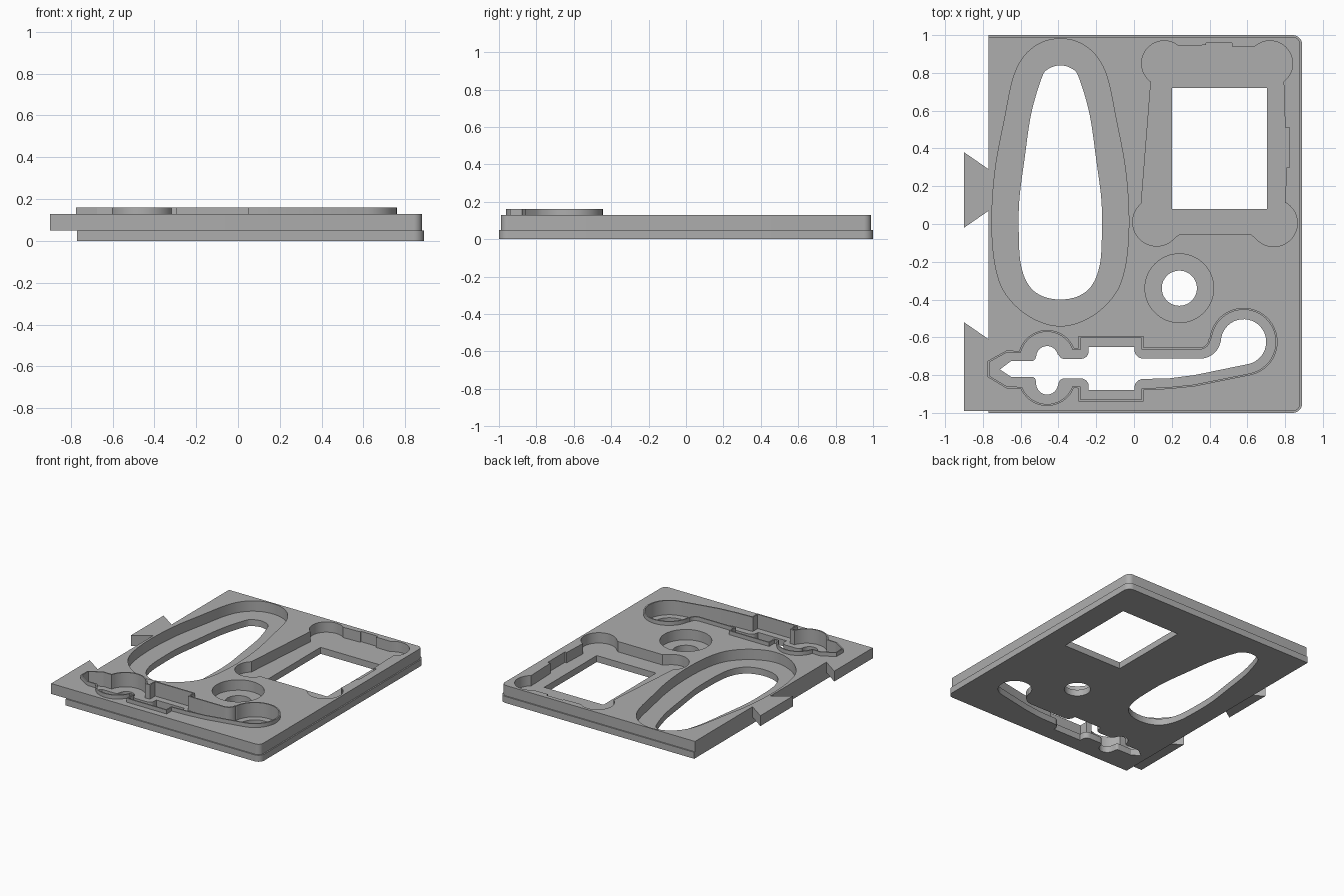
import bpy
import bmesh
from math import sin, cos, radians
from mathutils import Vector

# Outlines are given in hundredths of a unit, heights in units.

if "Cube" in bpy.data.objects:
    bpy.data.objects.remove(bpy.data.objects["Cube"], do_unlink=True)

grey = bpy.data.materials.new("plain grey")
grey.use_nodes = True
tone = (0.42, 0.42, 0.42, 1)
grey.diffuse_color = tone
grey.node_tree.nodes["Principled BSDF"].inputs["Base Color"].default_value = tone


def arc(cx, cy, radius, start, end, steps=20):
    """Points along a circular arc, angles in degrees."""
    angles = [radians(start + (end - start) * i / steps) for i in range(steps + 1)]
    return [(cx + radius * cos(a), cy + radius * sin(a)) for a in angles]


def circle(cx, cy, radius):
    return arc(cx, cy, radius, 0, 360, 64)[:-1]


def egg(cx, half, steps=6):
    """Smooth closed outline from its right half, mirrored about x = cx."""
    full = half + [(-x, y) for x, y in half[-2:0:-1]]
    pts = [Vector((cx + x, y)) for x, y in full]
    n = len(pts)
    smooth = []
    for i in range(n):
        a, b, c, d = (pts[(i + k) % n] for k in (-1, 0, 1, 2))
        for s in range(steps):
            t = s / steps
            smooth.append(b + (c - a) * t / 2
                          + (a * 2 - b * 5 + c * 4 - d) * t * t / 2
                          + (b * 3 - a - c * 3 + d) * t ** 3 / 2)
    return [tuple(p) for p in smooth]


def inset(points, width):
    """Mitred inward offset of a clockwise outline."""
    result = []
    for i, p in enumerate(points):
        p = Vector(p)
        before = (p - Vector(points[i - 1])).normalized()
        after = (Vector(points[(i + 1) % len(points)]) - p).normalized()
        n1 = Vector((before.y, -before.x))
        n2 = Vector((after.y, -after.x))
        result.append(tuple(p + (n1 + n2) * width / max(0.4, 1 + n1.dot(n2))))
    return result


def slab(name, bottom, top, loops):
    """Solid plate between two heights; loops after the first are holes."""
    curve = bpy.data.curves.new(name + " outline", "CURVE")
    curve.dimensions = "2D"
    curve.fill_mode = "BOTH"
    curve.extrude = (top - bottom) / 2
    for loop in loops:
        spline = curve.splines.new("POLY")
        spline.points.add(len(loop) - 1)
        for point, (x, y) in zip(spline.points, loop):
            point.co = (x / 100, y / 100, 0, 1)
        spline.use_cyclic_u = True
    helper = bpy.data.objects.new(name + " helper", curve)
    bpy.context.collection.objects.link(helper)
    graph = bpy.context.evaluated_depsgraph_get()
    mesh = bpy.data.meshes.new_from_object(helper.evaluated_get(graph))
    bpy.data.objects.remove(helper, do_unlink=True)
    bpy.data.curves.remove(curve)

    bm = bmesh.new()
    bm.from_mesh(mesh)
    bmesh.ops.remove_doubles(bm, verts=bm.verts, dist=0.0001)
    bmesh.ops.translate(bm, verts=bm.verts, vec=(0, 0, (top + bottom) / 2))
    bmesh.ops.recalc_face_normals(bm, faces=bm.faces)
    bm.to_mesh(mesh)
    bm.free()
    mesh.materials.clear()
    mesh.materials.append(grey)
    for face in mesh.polygons:
        face.material_index = 0
    obj = bpy.data.objects.new(name, mesh)
    bpy.context.collection.objects.link(obj)
    bpy.ops.object.select_all(action="DESELECT")
    obj.select_set(True)
    bpy.context.view_layer.objects.active = obj
    bpy.ops.object.shade_smooth_by_angle(angle=radians(25))
    return obj


def right_edge(x, y, radius):
    """Rounded right-hand corners of a plate, from top to bottom."""
    return (arc(x - radius, y - radius, radius, 90, 0, 8)
            + arc(x - radius, radius - y, radius, 0, -90, 8))


# Egg-shaped opening and its wider recess
egg_hole = egg(-39, [(0, 84), (6.5, 82), (10, 77), (15.5, 58), (19, 34), (21.7, 13),
                     (22, -5), (21, -21), (17, -32), (10, -38), (0, -40)])
egg_recess = egg(-39, [(0, 98), (10, 96), (19, 89), (25, 77), (29.6, 55), (34, 32),
                       (36, 11), (36, -8), (34, -24), (29.6, -36), (20.6, -46),
                       (10, -52), (0, -54)])

# Rectangular opening and its lobed recess
box_hole = [(20, 72), (70.5, 72), (70.5, 8), (20, 8)]
box_recess = (arc(16, 85, 12, 234, 50)
              + [(38, 94.7), (38, 95.8), (52, 95.8), (52, 94), (64, 94)]
              + arc(72, 85, 12, 130, -53)
              + [(80, 51), (82.3, 51), (82.3, 30), (80.7, 30), (80, 11)]
              + arc(74, 0.5, 12.5, 57, -140) + [(62, -5.5), (24, -5.5)]
              + arc(12, 1, 12.7, -40, -230))

# Round opening and recess
round_hole = circle(24, -34, 9.3)
round_recess = circle(24, -34, 18.2)

# Long hooked opening, its raised rim and recess
hook_rim = ([(-77.5, -81), (-77.5, -72.5), (-67.5, -67)]
            + arc(-46, -71.4, 15.3, 164, 22)
            + [(-29.4, -65.6), (-29.4, -59.3), (5, -59.3), (5, -65.5)]
            + arc(34.6, -60.5, 5, -90, 0, 8)
            + arc(58, -62.4, 18, 172, -77, 32)
            + [(32, -86), (18, -87.4), (5, -88), (5, -94), (-29.4, -94), (-29.4, -87)]
            + arc(-46, -81, 15.3, -22, -156) + [(-67.5, -87)])
hook_recess = inset(hook_rim, 1)
hook_hole = ([(-71, -77), (-65, -72.5)]
             + arc(-54, -70.5, 2, -90, 0, 6) + arc(-46, -70.4, 5.8, 175, 5, 12)
             + arc(-37, -68.4, 3, 180, 270, 6)
             + arc(-28, -67.4, 4, -90, 0, 6)
             + [(-24, -65.2), (0.2, -65.2)] + arc(5, -66.5, 4.8, 180, 270, 6)
             + arc(35, -60.3, 11, -90, -10, 10) + arc(58, -62.4, 12, 178, -77, 28)
             + [(32, -80), (18, -81.8)]
             + arc(5, -86.8, 4.8, 90, 180, 6) + [(0.2, -88), (-24, -88)]
             + arc(-28, -85.8, 4, 0, 90, 6)
             + arc(-37, -84.8, 3, 90, 180, 6)
             + arc(-46, -84.5, 5.8, -5, -175, 12)
             + arc(-54, -83, 2, 0, 90, 6) + [(-65, -81)])

# Thin lower plate, upper plate with dovetail tabs, and rim
base_outline = [(-77, 100)] + right_edge(89, 100, 5) + [(-77, -100)]
tray_outline = ([(-77, 99)] + right_edge(88, 99, 4)
                + [(-90, -99), (-90, -52), (-77, -61),
                   (-77, 7), (-90, -2), (-90, 38), (-77, 29)])
slab("base_plate", 0, 0.05,
     [base_outline, egg_hole, box_hole, round_hole, hook_hole])
slab("tray_plate", 0.05, 0.13,
     [tray_outline, egg_recess, box_recess, round_recess, hook_recess])
slab("raised_rim", 0.13, 0.16, [hook_rim, hook_recess])
